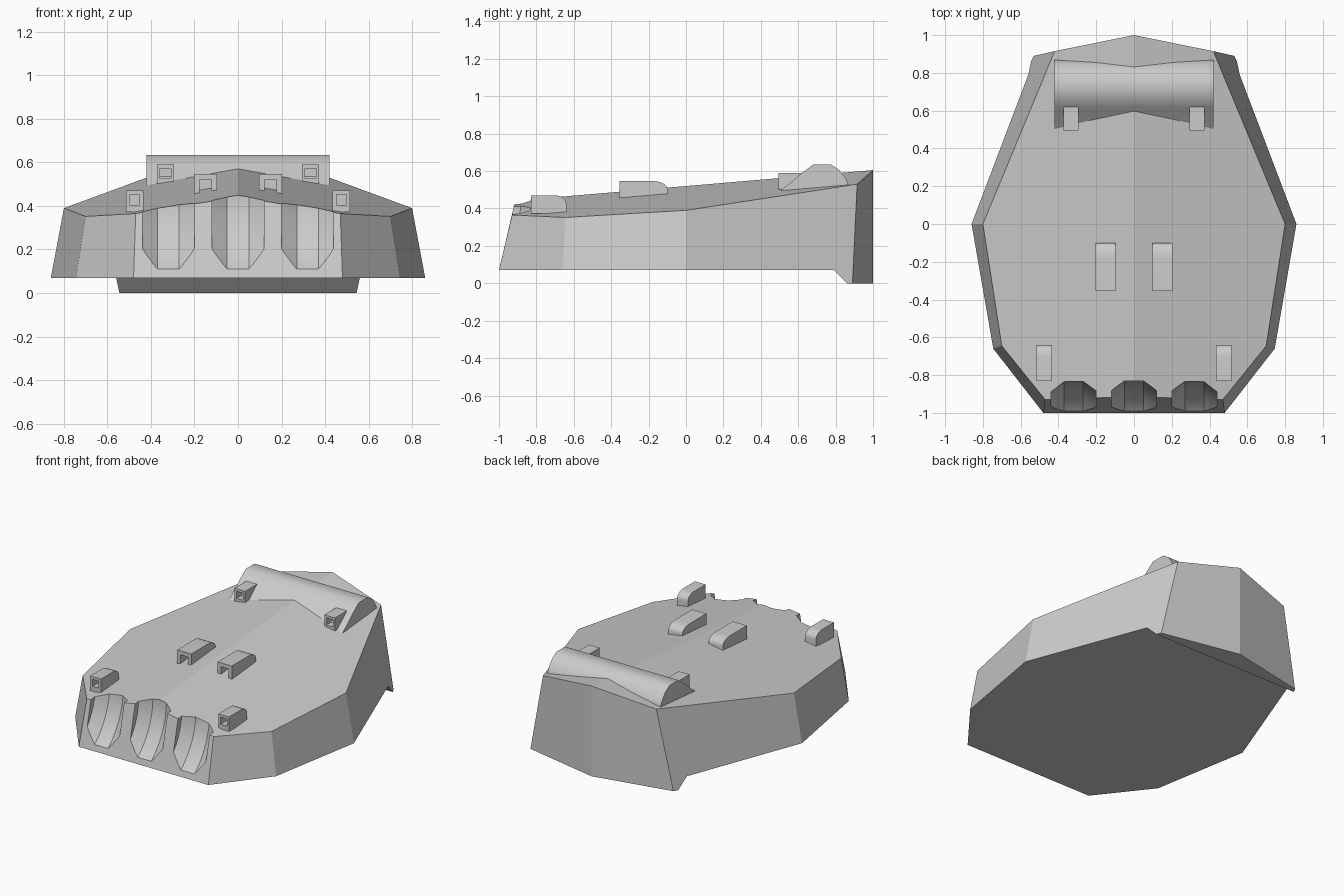
import bpy, bmesh, math

if "Cube" in bpy.data.objects:
    bpy.data.objects.remove(bpy.data.objects["Cube"])


def make(name, faces, smooth=None):
    """Object from a list of faces, each a list of points."""
    bm = bmesh.new()
    for f in faces:
        bm.faces.new([bm.verts.new(p) for p in f])
    bmesh.ops.remove_doubles(bm, verts=bm.verts, dist=1e-4)
    bmesh.ops.recalc_face_normals(bm, faces=bm.faces)
    me = bpy.data.meshes.new(name)
    bm.to_mesh(me)
    bm.free()
    ob = bpy.data.objects.new(name, me)
    bpy.context.collection.objects.link(ob)
    return ob


def loft(name, rings):
    """Closed solid from matching rings of points."""
    n = len(rings[0])
    faces = [rings[0], rings[-1]]
    for a, b in zip(rings, rings[1:]):
        faces += [[a[i], a[(i + 1) % n], b[(i + 1) % n], b[i]] for i in range(n)]
    return make(name, faces)


def prism(name, profile, x0, x1):
    """(y, z) profile extruded along x."""
    return loft(name, [[(x, y, z) for y, z in profile] for x in (x0, x1)])


def select(ob):
    bpy.ops.object.select_all(action='DESELECT')
    ob.select_set(True)
    bpy.context.view_layer.objects.active = ob


def cut(ob, cutter):
    cutter.hide_render = True
    m = ob.modifiers.new("cut", 'BOOLEAN')
    m.operation = 'DIFFERENCE'
    m.solver = 'EXACT'
    m.object = cutter
    select(ob)
    bpy.ops.object.modifier_apply(modifier=m.name)
    bpy.data.objects.remove(cutter, do_unlink=True)


def smooth(ob, angle=32):
    select(ob)
    bpy.ops.object.shade_smooth_by_angle(angle=math.radians(angle))


# Turret body: one half described by its corners, then mirrored
b = [(.48, -1, .07), (.745, -.66, .07), (.86, 0, .07), (.56, .79, .07),
     (.545, .86, 0), (.53, .89, 0)]
t = [(.47, -.93, .365), (.70, -.645, .352), (.80, 0, .39), (.42, .915, .53)]
f0, f1 = (0, -1, .07), (0, -.914, .442)
r0, r1, s0, s1 = (0, 1, 0), (0, 1, .605), (0, .79, .07), (0, .86, 0)
half = [
    [f0, b[0], t[0], f1],                      # front
    [b[0], b[1], t[1], t[0]],                  # sides
    [b[1], b[2], t[2], t[1]],
    [b[2], b[3], b[4], b[5], t[3], t[2]],
    [b[5], r0, r1, t[3]],                      # rear
    [f1, t[0], t[1], t[2], t[3], r1],          # roof
    [f0, b[0], b[1], b[2], b[3], s0],          # underside and rear lip
    [s0, b[3], b[4], s1],
    [s1, b[4], b[5], r0],
]
body = make("turret_body", half + [[(-x, y, z) for x, y, z in f] for f in half])

# Three gun ports: chamfered slots swept on an arc and open through the roof
for cx in (-.32, 0, .32):
    rings = []
    for i in range(15):
        a = math.radians(-65 + 80 * i / 14)
        section = [(-.12, .1), (-.12, .39), (-.05, .441),
                   (.05, .441), (.12, .39), (.12, .1)]
        rings.append([(cx + x, -1.271 + r * math.cos(a), .45 + r * math.sin(a))
                      for x, r in section])
    cut(body, loft("port_cutter", rings))
smooth(body, 8)

# Rangefinder housing across the rear roof
smooth(prism("rangefinder_housing",
             [(.49, .485), (.55, .53), (.62, .59), (.68, .635), (.775, .635),
              (.82, .605), (.855, .56), (.875, .51), (.86, .46), (.52, .46)],
             -.42, .42), 40)


def sight(name, cx, w, y0, y1, base, top, hole, depth, nose):
    """Mirrored pair of sight hoods, open at the front, rounded at the back."""
    drop = (top - base) * .45
    profile = [(y0, base), (y0, top)]
    for i in range(6 if nose else 1):
        a = math.radians(18 * i)
        profile.append((y1 - nose + nose * math.sin(a),
                        top - drop * (1 - math.cos(a))))
    profile.append((y1, base))
    hw, z0, z1 = hole
    for side, sx in (("left", -1), ("right", 1)):
        c = cx * sx
        ob = prism(f"{name}_{side}", profile, c - w / 2, c + w / 2)
        ya, yb = y0 - .05, y0 + depth
        cut(ob, prism("hole_cutter", [(ya, z0), (ya, z1), (yb, z1), (yb, z0)],
                      c - hw, c + hw))
        smooth(ob)


sight("front_sight", .475, .08, -.83, -.64, .372, .47, (.023, .405, .452), .1, .06)
sight("roof_sight", .15, .105, -.355, -.10, .455, .547, (.028, .40, .52), .14, .08)
sight("rear_sight", .333, .08, .495, .63, .495, .59, (.025, .525, .573), .06, 0)
